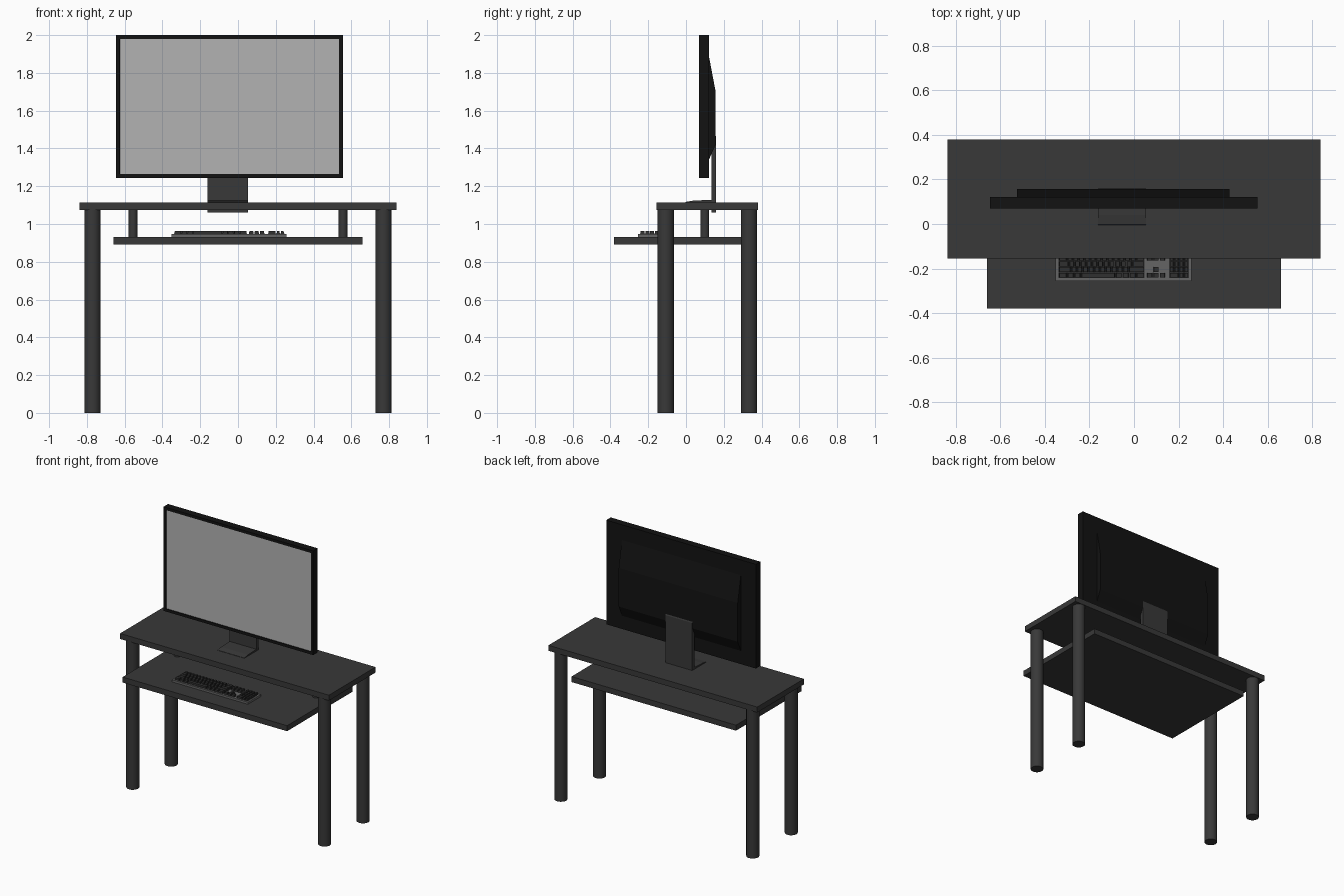
import bpy, bmesh

if "Cube" in bpy.data.objects:
    bpy.data.objects.remove(bpy.data.objects["Cube"])


def material(name, v):
    m = bpy.data.materials.new(name)
    m.diffuse_color = (v, v, v, 1)
    m.use_nodes = True
    m.node_tree.nodes["Principled BSDF"].inputs["Base Color"].default_value = m.diffuse_color
    return m


DESK = material("charcoal", 0.04)
BLACK = material("black", 0.006)
SCREEN = material("screen_grey", 0.45)
TRAY = material("keyboard_grey", 0.13)
KEY = material("key_dark", 0.03)


def finish(name, bm, *mats):
    bmesh.ops.recalc_face_normals(bm, faces=bm.faces[:])
    me = bpy.data.meshes.new(name)
    bm.to_mesh(me)
    bm.free()
    ob = bpy.data.objects.new(name, me)
    bpy.context.collection.objects.link(ob)
    for m in mats:
        me.materials.append(m)
    return ob


def add_box(bm, x0, x1, y0, y1, z0, z1):
    vs = bmesh.ops.create_cube(bm, size=1)["verts"]
    for v in vs:
        v.co.x = x1 if v.co.x > 0 else x0
        v.co.y = y1 if v.co.y > 0 else y0
        v.co.z = z1 if v.co.z > 0 else z0
    return vs


def box(name, mat, *dims):
    bm = bmesh.new()
    add_box(bm, *dims)
    return finish(name, bm, mat)


def extrude_profile(name, mat, pts, x0, x1):
    """Extrude a closed (y, z) outline along x."""
    bm = bmesh.new()
    f = bm.faces.new([bm.verts.new((x0, y, z)) for y, z in pts])
    g = bmesh.ops.extrude_face_region(bm, geom=[f])["geom"]
    bmesh.ops.translate(bm, vec=(x1 - x0, 0, 0),
                        verts=[e for e in g if isinstance(e, bmesh.types.BMVert)])
    return finish(name, bm, mat)


def post(name, x, y, r, z0, z1):
    bpy.ops.mesh.primitive_cylinder_add(vertices=32, radius=r, depth=z1 - z0,
                                        location=(x, y, (z0 + z1) / 2))
    ob = bpy.context.object
    ob.name = name
    ob.data.materials.append(DESK)
    bpy.ops.object.shade_smooth_by_angle()


# Desk: top, keyboard shelf, legs and shelf hangers
box("desk_top", DESK, -0.838, 0.838, -0.155, 0.38, 1.075, 1.115)
box("keyboard_shelf", DESK, -0.66, 0.66, -0.38, 0.37, 0.892, 0.932)
for side, s in (("left", -1), ("right", 1)):
    post(f"front_leg_{side}", s * 0.77, -0.107, 0.043, 0, 1.076)
    post(f"back_leg_{side}", s * 0.77, 0.334, 0.043, 0, 1.076)
    post(f"shelf_hanger_{side}", s * 0.556, 0.1, 0.023, 0.931, 1.076)

# Monitor frame with an inset, slightly recessed screen
bm = bmesh.new()
add_box(bm, -0.646, 0.555, 0.07, 0.121, 1.244, 2.0)
bm.normal_update()
front = min(bm.faces, key=lambda f: f.calc_center_median().y)
bmesh.ops.inset_region(bm, faces=[front], thickness=0.028)
bmesh.ops.inset_region(bm, faces=[front], thickness=0.0005, depth=-0.005)
front.material_index = 1
finish("monitor", bm, BLACK, SCREEN)

# Bulged rear housing
extrude_profile("monitor_back", BLACK,
                [(0.115, 1.90), (0.121, 1.89), (0.157, 1.70),
                 (0.157, 1.42), (0.121, 1.34), (0.115, 1.33)], -0.525, 0.43)

# Stand: foot and neck bent from one plate, neck running through the desk top
extrude_profile("monitor_stand", DESK,
                [(-0.005, 1.108), (-0.003, 1.117), (0.04, 1.124), (0.134, 1.128),
                 (0.134, 1.46), (0.152, 1.48), (0.160, 1.46), (0.160, 1.06),
                 (0.134, 1.06), (0.134, 1.108)], -0.162, 0.053)

# Keyboard base and dark key beds
Y0, PITCH, Z = -0.243, 0.0255, 0.947
box("keyboard_base", TRAY, -0.353, 0.258, -0.255, -0.104, 0.931, Z)
top = Y0 + 5 * PITCH
box("main_key_bed", KEY, -0.339, 0.048, Y0, top, Z - 0.002, Z + 0.002)
box("number_key_bed", KEY, 0.158, 0.246, Y0, top, Z - 0.002, Z + 0.002)

# Keys, row by row from the front; each row lists relative key widths
ROWS = [[1.5, 1.2, 1.2, 6, 1.2, 1.2, 1.2, 1.5],
        [2.2] + [1] * 10 + [2.8],
        [1.8] + [1] * 11 + [2.2],
        [1.5] + [1] * 12 + [1.5],
        [1] * 13 + [2]]
GAP = 0.0022
bm = bmesh.new()


def key_row(x0, x1, row, widths):
    unit = (x1 - x0) / sum(widths)
    y, x = Y0 + row * PITCH, x0
    for w in widths:
        if w > 0:
            k = add_box(bm, x + GAP, x + w * unit - GAP, y + GAP, y + PITCH - GAP,
                        Z - 0.001, Z + 0.015)
            cx = x + w * unit / 2
            for v in k:  # taper the cap
                if v.co.z > Z:
                    v.co.x += 0.002 if v.co.x < cx else -0.002
        x += w * unit


for i, widths in enumerate(ROWS):
    key_row(-0.339, 0.048, i, widths)
    key_row(0.158, 0.246, i, [2, 1, 1] if i == 0 else [1] * 4)
for i in (0, 3, 4):
    key_row(0.056, 0.142, i, [1, 1, 1])
x = 0.056 + 0.086 / 3
key_row(x, x + 0.086 / 3, 1, [1])
finish("keys", bm, KEY)
